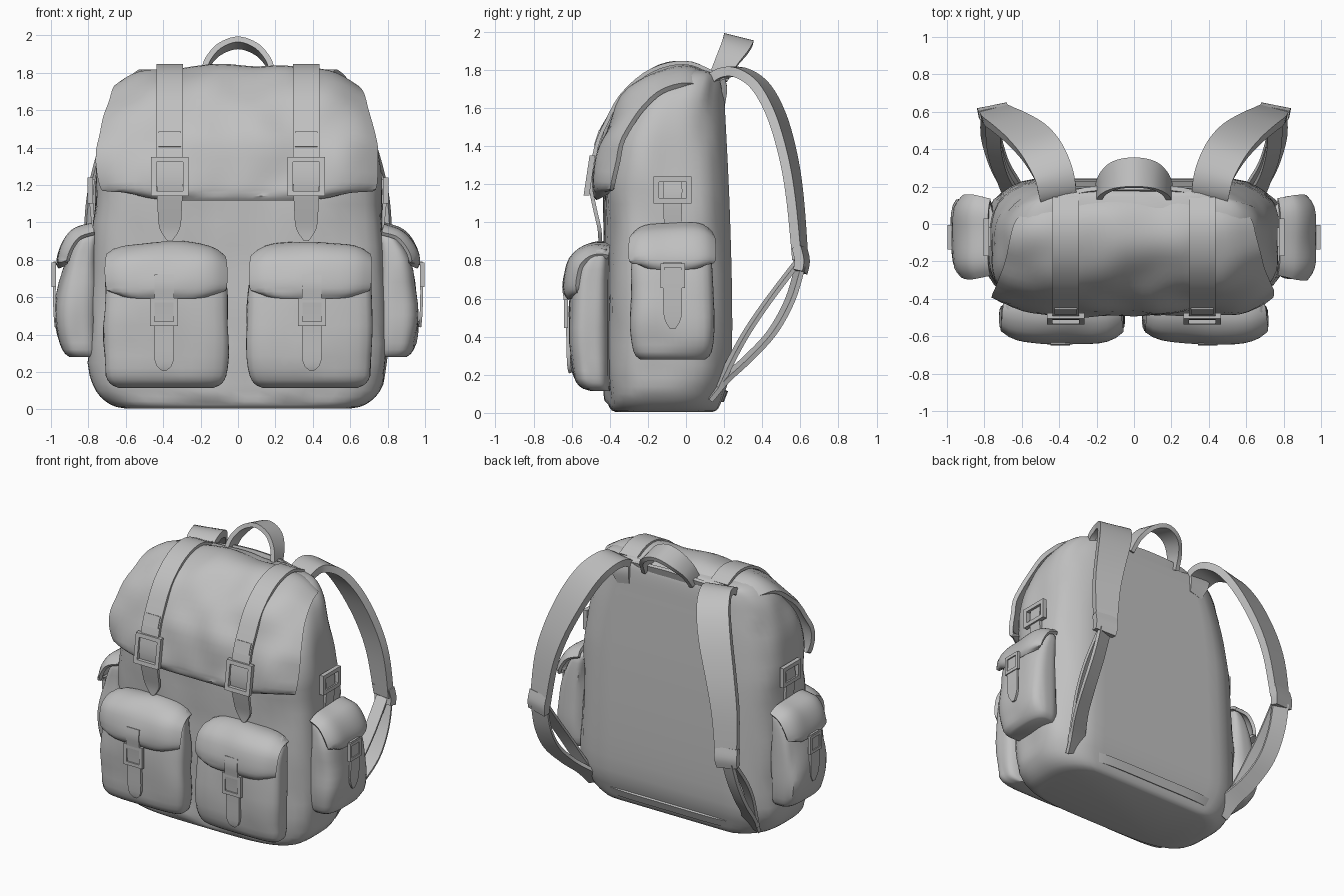
import bpy, bmesh, math
from mathutils import Vector, noise

if "Cube" in bpy.data.objects:
    bpy.data.objects.remove(bpy.data.objects["Cube"])

canvas = bpy.data.materials.new("grey canvas")
canvas.diffuse_color = (0.53, 0.53, 0.53, 1)
canvas.use_nodes = True
canvas.node_tree.nodes["Principled BSDF"].inputs["Base Color"].default_value = canvas.diffuse_color


def make(name, verts, faces, thick=0, crumple=0, angle=40):
    """Mesh object with optional cloth thickness and soft wrinkles."""
    bm = bmesh.new()
    vs = [bm.verts.new(v) for v in verts]
    for f in faces:
        bm.faces.new([vs[i] for i in f])
    bmesh.ops.recalc_face_normals(bm, faces=bm.faces)
    bm.normal_update()
    if crumple:
        for v in bm.verts:
            # The back panel and the base stay flat
            if v.normal.y < .7 and v.normal.z > -.3 and v.co.z > .06:
                v.co += v.normal * crumple * noise.noise(v.co * 4.5)
    me = bpy.data.meshes.new(name)
    bm.to_mesh(me)
    bm.free()
    me.materials.append(canvas)
    ob = bpy.data.objects.new(name, me)
    bpy.context.collection.objects.link(ob)
    bpy.ops.object.select_all(action='DESELECT')
    bpy.context.view_layer.objects.active = ob
    ob.select_set(True)
    if thick:
        m = ob.modifiers.new("thickness", 'SOLIDIFY')
        m.thickness, m.offset = thick, 0
        bpy.ops.object.modifier_apply(modifier=m.name)
    bpy.ops.object.shade_smooth_by_angle(angle=math.radians(angle))
    return ob


def curve(pts, n):
    """Catmull-Rom resampling of tuples."""
    out = []
    p = [pts[0]] + list(pts) + [pts[-1]]
    for i in range(1, len(p) - 2):
        for k in range(n):
            t = k / n
            out.append(tuple(0.5 * (2 * b + (c - a) * t + (2 * a - 5 * b + 4 * c - d) * t * t
                             + (3 * b - a - 3 * c + d) * t ** 3)
                             for a, b, c, d in zip(p[i - 1], p[i], p[i + 1], p[i + 2])))
    return out + [tuple(pts[-1])]


def front(cx):
    return lambda u, d, z: (cx + u, -d, z)


def side(s):
    return lambda u, d, z: (s * d, -0.07 + u, z)


def bag(name, rings, place, n=4, seg=40, crumple=0.02, flat_back=0):
    """Rounded box: stacked rings of (height, half width, outer depth, inner depth).
    With flat_back the rear half is rounder, more so at the top, and cut by a flat panel."""
    rings = curve(rings, 3)
    verts, faces = [], []
    for z, w, d0, d1 in rings:
        mid, half = (d0 + d1) / 2, (d0 - d1) / 2
        for k in range(seg):
            a = 2 * math.pi * (k + 0.5) / seg
            c, s = math.cos(a), math.sin(a)
            rear = flat_back and s < 0
            e = 3 - max(0, z - 1.15) * 1.4 if rear else n
            r = (abs(c) ** e + abs(s) ** e) ** (-1 / e)
            d = mid + (half + (flat_back if rear else 0)) * r * s
            verts.append(place(w * r * c, max(d, d1), z))
    for i in range(len(rings) - 1):
        for k in range(seg):
            j = (k + 1) % seg
            faces.append((i * seg + k, i * seg + j, (i + 1) * seg + j, (i + 1) * seg + k))
    top = (len(rings) - 1) * seg
    faces += [tuple(range(seg)), tuple(range(top, top + seg))]
    return make(name, verts, faces, crumple=crumple)


def grid_faces(rows, cols):
    return [(i * cols + k, i * cols + k + 1, (i + 1) * cols + k + 1, (i + 1) * cols + k)
            for i in range(rows - 1) for k in range(cols - 1)]


def sheet(name, prof, place, curl=0, thick=0.02, cols=17, crumple=0, n=3):
    """Cloth sheet along a profile of (depth, height, half width), sides curled inward."""
    prof = curve(prof, n)
    verts = []
    for i, (d, z, w) in enumerate(prof):
        a, b = prof[max(i - 1, 0)], prof[min(i + 1, len(prof) - 1)]
        td, tz = b[0] - a[0], b[1] - a[1]
        ln = math.hypot(td, tz) or 1
        for k in range(cols):
            u = 2 * k / (cols - 1) - 1
            off = curl * abs(u) ** 5
            verts.append(place(w * u, d - tz / ln * off, z + td / ln * off))
    return make(name, verts, grid_faces(len(prof), cols), thick, crumple)


def ribbon(name, path, across, thick):
    """Flat band along a path of (x, y, z, half width)."""
    path = curve(path, 5)
    pos = [Vector(p[:3]) for p in path]
    verts = []
    for i, p in enumerate(path):
        t = (pos[min(i + 1, len(pos) - 1)] - pos[max(i - 1, 0)]).normalized()
        w = (across - across.dot(t) * t).normalized() * p[3]
        verts += [pos[i] - w, pos[i], pos[i] + w]
    return make(name, verts, grid_faces(len(path), 3), thick)


def buckle(name, place, d, z, w, h, bar, depth, lean=0):
    """Rectangular frame."""
    verts, faces = [], []
    for dd in (d - depth / 2, d + depth / 2):
        for a, b in ((w, h), (w - bar, h - bar)):
            for x, y in ((-1, -1), (1, -1), (1, 1), (-1, 1)):
                verts.append(place(x * a, dd - lean * y * b, z + y * b))
    for k in range(4):
        j = (k + 1) % 4
        for a, b in ((0, 4), (4, 12), (12, 8), (8, 0)):
            faces.append((a + k, a + j, b + j, b + k))
    make(name, verts, faces)


# Main body
bag("body", [(.005, .60, .37, -.14), (.025, .68, .40, -.17), (.1, .76, .42, -.20),
             (.25, .80, .42, -.238), (.6, .79, .42, -.242), (1.0, .78, .425, -.232),
             (1.25, .765, .42, -.222), (1.45, .74, .38, -.212), (1.6, .69, .31, -.204),
             (1.7, .64, .23, -.198), (1.77, .56, .13, -.185), (1.80, .44, .04, -.15)],
    front(0), seg=64, crumple=0.025, flat_back=.05)

# Main flap over the top
sheet("main_flap", [(.46, 1.125, .60), (.48, 1.16, .70), (.478, 1.22, .735), (.45, 1.4, .745),
                    (.40, 1.52, .725), (.325, 1.65, .70), (.21, 1.76, .675), (.09, 1.812, .65),
                    (-.03, 1.817, .62), (-.12, 1.78, .55), (-.18, 1.70, .42)],
      front(0), curl=0.10, thick=0.028, cols=33, crumple=0.03)

for s, tag in ((-1, "left"), (1, "right")):
    # Flap strap with pointed tip and buckle
    p = front(s * 0.365)
    sheet(tag + "_flap_strap", [(.45, .90, .012), (.455, .97, .055), (.48, 1.08, .065),
                                (.502, 1.22, .07), (.47, 1.4, .07), (.42, 1.52, .07),
                                (.343, 1.66, .07), (.22, 1.775, .07), (.09, 1.83, .07),
                                (-.03, 1.833, .07), (-.14, 1.785, .07)], p, thick=0.02, cols=5)
    buckle(tag + "_flap_buckle", p, .507, 1.245, .10, .105, .028, .03, lean=.15)
    sheet(tag + "_flap_strap_loop", [(.47, 1.40, .06), (.443, 1.48, .06)], p, thick=.03, cols=3)

    # Front pocket, lid, strap and buckle
    c = s * 0.385
    bag(tag + "_front_pocket", [(.115, .25, .50, .40), (.14, .30, .56, .40), (.22, .33, .595, .40),
                                (.45, .335, .61, .40), (.7, .325, .59, .40),
                                (.82, .31, .53, .40), (.86, .28, .48, .40)], front(c))
    sheet(tag + "_front_pocket_lid", [(.61, .60, .27), (.625, .63, .31), (.625, .70, .32),
                                      (.595, .80, .32), (.53, .86, .315), (.46, .88, .31),
                                      (.40, .875, .30)],
          front(c), curl=.06, thick=.025, crumple=.015)
    p = front(s * 0.395)
    sheet(tag + "_front_pocket_strap", [(.605, .21, .01), (.615, .26, .05), (.62, .45, .052),
                                        (.63, .58, .052), (.64, .66, .052), (.632, .72, .052)],
          p, thick=.02, cols=3)
    buckle(tag + "_front_pocket_buckle", p, .63, .52, .075, .075, .024, .022)

    # Side pocket, lid, strap and buckle
    p = side(s)
    bag(tag + "_side_pocket", [(.28, .17, .90, .74), (.32, .205, .94, .74), (.45, .22, .97, .74),
                               (.62, .215, .965, .74), (.8, .205, .925, .74),
                               (.92, .19, .86, .74), (.95, .16, .83, .74)], p, n=3.2)
    sheet(tag + "_side_pocket_lid", [(.95, .76, .17), (.965, .79, .21), (.95, .85, .22),
                                     (.91, .92, .22), (.86, .965, .215), (.78, .99, .20)],
          p, curl=.05, thick=.022, crumple=.015)
    sheet(tag + "_side_pocket_strap", [(.972, .44, .012), (.978, .50, .045), (.982, .62, .05),
                                       (.98, .79, .05)], p, thick=.015, cols=3)
    buckle(tag + "_side_pocket_buckle", p, .985, .72, .065, .065, .022, .022)
    # Small loop above the side pocket
    sheet(tag + "_side_tab", [(.77, .97, .045), (.785, 1.12, .05), (.775, 1.23, .05)],
          p, thick=.02, cols=3)
    buckle(tag + "_side_loop", p, .79, 1.17, .10, .07, .028, .03)

    # Padded shoulder strap, adjuster and lower straps
    ribbon(tag + "_shoulder_strap",
           [(s * .40, .12, 1.70, .09), (s * .41, .17, 1.77, .10), (s * .43, .27, 1.79, .105),
            (s * .49, .385, 1.72, .11), (s * .57, .475, 1.56, .11), (s * .66, .54, 1.33, .10),
            (s * .72, .575, 1.1, .09), (s * .75, .60, .80, .075)],
           Vector((1, -.25 * s, 0)), .05)
    ribbon(tag + "_strap_adjuster",
           [(s * .75, .595, .87, .08), (s * .755, .61, .80, .08), (s * .76, .60, .74, .075)],
           Vector((1, -.2 * s, 0)), .05)
    ribbon(tag + "_lower_strap",
           [(s * .755, .60, .77, .055), (s * .765, .545, .59, .055), (s * .76, .45, .42, .055),
            (s * .72, .32, .28, .055), (s * .66, .21, .18, .06), (s * .62, .13, .09, .07)],
           Vector((1, .3 * s, 0)), .025)
    ribbon(tag + "_inner_lower_strap",
           [(s * .75, .585, .79, .04), (s * .75, .44, .60, .04), (s * .73, .33, .44, .04),
            (s * .70, .25, .30, .04), (s * .66, .17, .14, .05)],
           Vector((1, .3 * s, 0)), .022)
    # Anchor patch at the base of the shoulder strap
    ribbon(tag + "_strap_anchor", [(s * .36, .19, 1.62, .05), (s * .38, .20, 1.70, .07),
                                   (s * .40, .185, 1.77, .08)], Vector((1, 0, 0)), .03)

# Grab handle
ribbon("grab_handle", [(-.19, .17, 1.76, .05), (-.165, .215, 1.85, .06), (-.10, .26, 1.925, .075),
                       (0, .275, 1.96, .08), (.10, .26, 1.925, .075), (.165, .215, 1.85, .06),
                       (.19, .17, 1.76, .05)], Vector((0, 1, -.25)), .03)

# Seam band joining the back edge of the flap
ribbon("top_seam", [(-.45, .12, 1.72, .03), (-.25, .175, 1.755, .035), (0, .185, 1.77, .035),
                    (.25, .175, 1.755, .035), (.45, .12, 1.72, .03)], Vector((0, .3, 1)), .025)
# Seam roll along the bottom of the back
ribbon("bottom_seam", [(-.6, .15, .09, .03), (-.4, .195, .09, .03), (0, .20, .09, .03),
                       (.4, .195, .09, .03), (.6, .15, .09, .03)], Vector((0, .4, 1)), .02)
